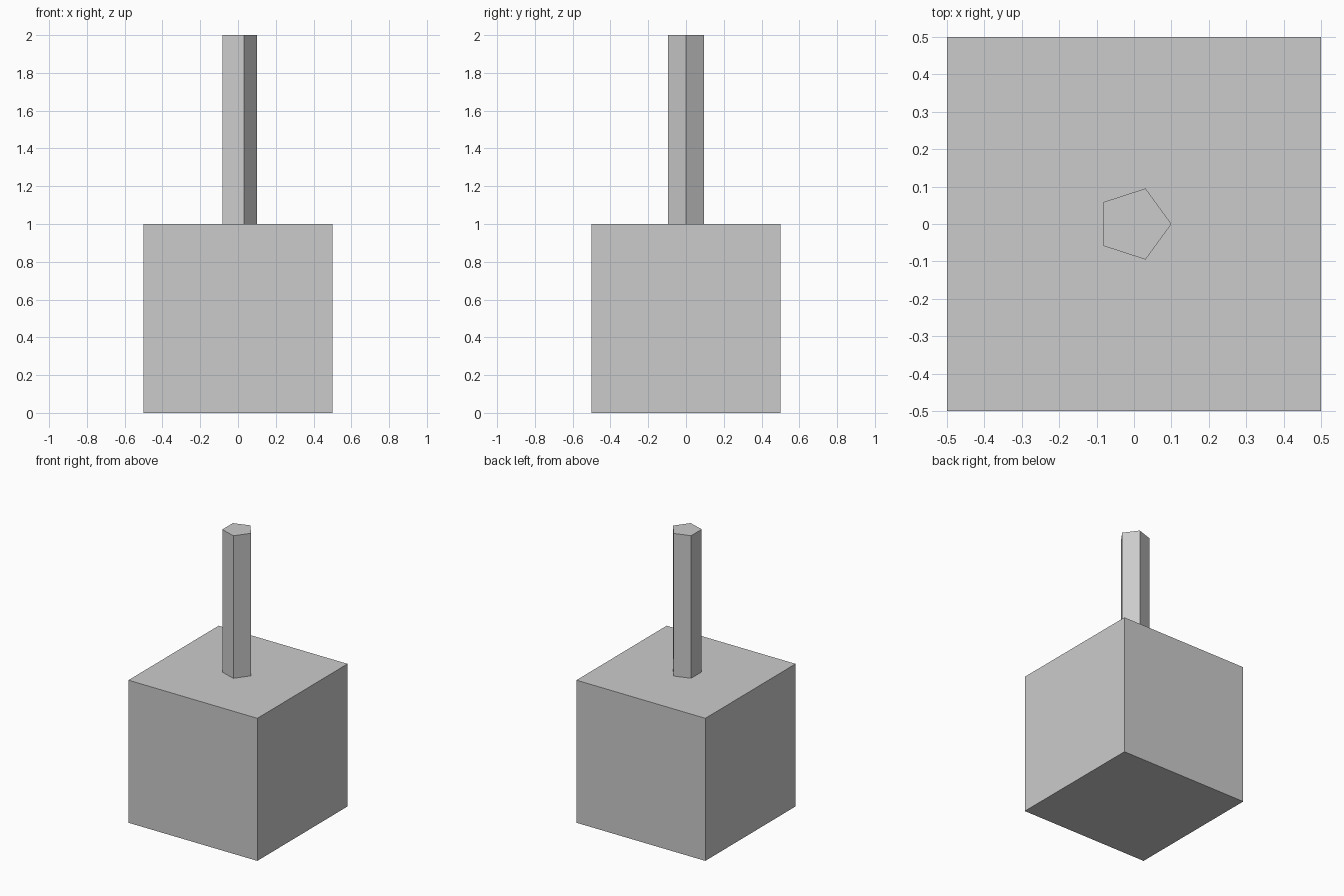
import bpy
import bmesh
from math import cos, sin, tau

default = bpy.data.objects.get("Cube")
if default:
    bpy.data.objects.remove(default, do_unlink=True)

# Single light grey material
grey = bpy.data.materials.new("light_grey")
grey.use_nodes = True
colour = (0.6, 0.6, 0.6, 1.0)
grey.diffuse_color = colour
for node in grey.node_tree.nodes:
    if node.type == 'BSDF_PRINCIPLED':
        node.inputs["Base Color"].default_value = colour


def prism(name, profile, bottom, top):
    """Extrude a counter-clockwise outline upwards into a closed solid."""
    bm = bmesh.new()
    base = bm.faces.new([bm.verts.new((x, y, bottom)) for x, y in profile])
    result = bmesh.ops.extrude_face_region(bm, geom=[base], use_keep_orig=True)
    raised = [v for v in result["geom"] if isinstance(v, bmesh.types.BMVert)]
    bmesh.ops.translate(bm, verts=raised, vec=(0, 0, top - bottom))
    bmesh.ops.recalc_face_normals(bm, faces=bm.faces)
    mesh = bpy.data.meshes.new(name)
    bm.to_mesh(mesh)
    bm.free()
    mesh.materials.append(grey)
    obj = bpy.data.objects.new(name, mesh)
    bpy.context.collection.objects.link(obj)
    return obj


# Cubic base block
half = 0.5
prism("base_block", [(-half, -half), (half, -half), (half, half), (-half, half)], 0, 1)

# Five-sided post with one corner towards +x
sides, radius = 5, 0.1
pentagon = [(radius * cos(tau * i / sides), radius * sin(tau * i / sides)) for i in range(sides)]
prism("post", pentagon, 1, 2)
